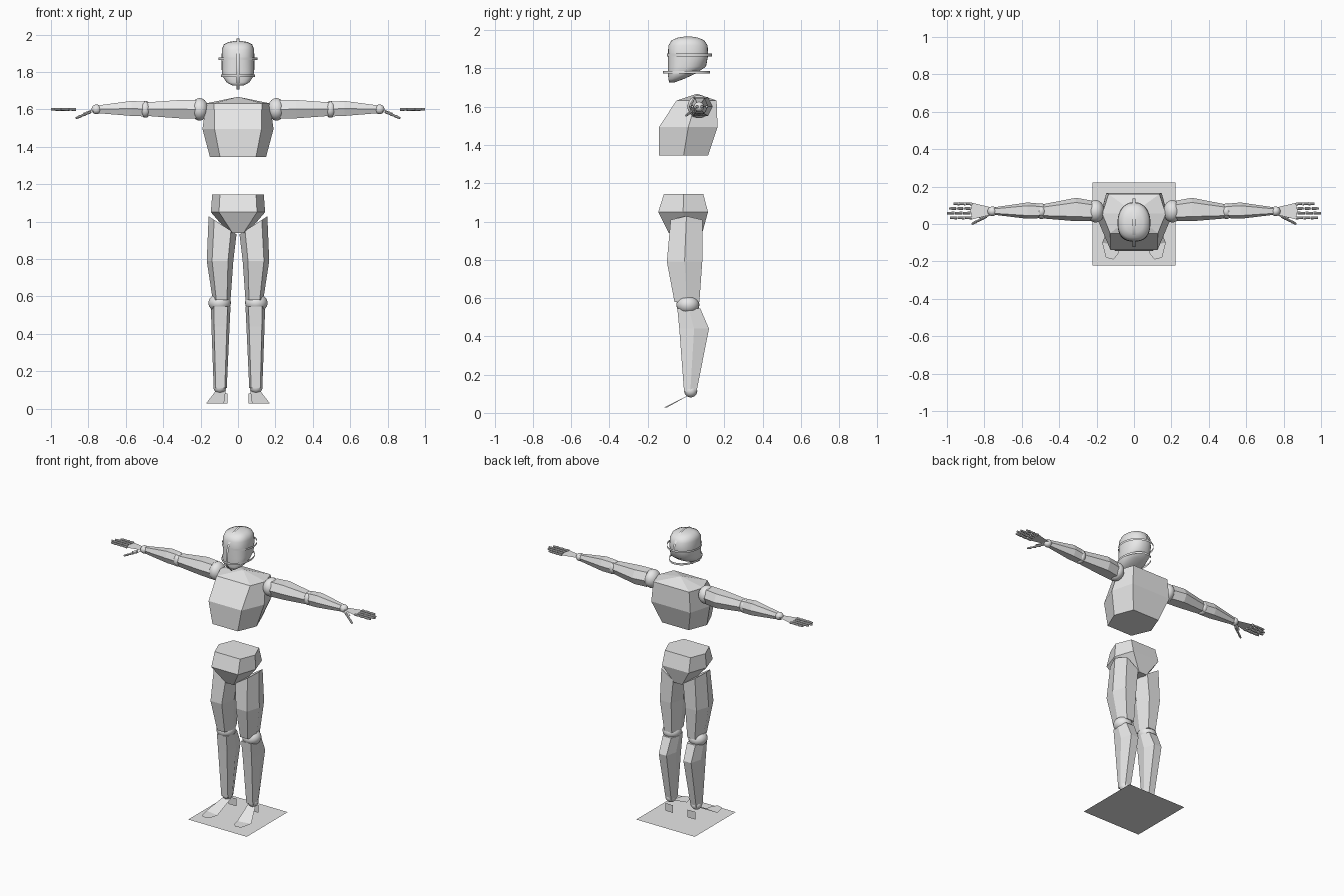
import bpy, bmesh, math
from mathutils import Vector, Matrix

cube = bpy.data.objects.get("Cube")
if cube:
    bpy.data.objects.remove(cube)


def make_material(name, value):
    mat = bpy.data.materials.new(name)
    mat.use_nodes = True
    color = (value, value, value, 1)
    mat.diffuse_color = color
    mat.node_tree.nodes["Principled BSDF"].inputs["Base Color"].default_value = color
    return mat


grey = make_material("light grey", 0.8)


def finish(name, bm, smooth=False, mirror=False, solid=True):
    """Turn a bmesh into an object, optionally with its mirrored twin."""
    if solid:
        bmesh.ops.recalc_face_normals(bm, faces=bm.faces)
    for f in bm.faces:
        f.smooth = smooth
    for side in ("left_", "right_") if mirror else ("",):
        if side == "right_":
            bmesh.ops.transform(bm, matrix=Matrix.Diagonal((-1, 1, 1, 1)), verts=bm.verts)
            bmesh.ops.reverse_faces(bm, faces=bm.faces)
        mesh = bpy.data.meshes.new(side + name)
        bm.to_mesh(mesh)
        mesh.materials.append(grey)
        obj = bpy.data.objects.new(side + name, mesh)
        bpy.context.collection.objects.link(obj)
    bm.free()


def loft(name, rings, closed=True, caps=True, **kw):
    """Bridge a stack of point rings."""
    bm = bmesh.new()
    rows = [[bm.verts.new(p) for p in ring] for ring in rings]
    n = len(rows[0])
    for a, b in zip(rows, rows[1:]):
        for i in range(n if closed else n - 1):
            j = (i + 1) % n
            bm.faces.new((a[i], a[j], b[j], b[i]))
    if caps:
        bm.faces.new(rows[0][::-1])
        bm.faces.new(rows[-1])
    finish(name, bm, **kw)


def section(a0, a1, b0, b1, kf=0.6, kb=0.6):
    """Six-sided outline: narrowed front and back pairs plus side points."""
    c, h, m = (a0 + a1) / 2, (a1 - a0) / 2, (b0 + b1) / 2
    return [(c - h * kf, b0), (c + h * kf, b0), (a1, m),
            (c + h * kb, b1), (c - h * kb, b1), (a0, m)]


def upright(z, *dims, tilt=0):
    pts = section(*dims)
    mid = (dims[0] + dims[1]) / 2
    return [(x, y, z + tilt * (x - mid)) for x, y in pts]


def sideways(x, *dims):
    return [(x, y, z) for y, z in section(*dims)]


def ball(name, centre, radii):
    bm = bmesh.new()
    bmesh.ops.create_uvsphere(bm, u_segments=24, v_segments=16, radius=1,
                              matrix=Matrix.Translation(centre) @ Matrix.Diagonal((*radii, 1)))
    finish(name, bm, smooth=True, mirror=True)


def plates(name, polygons):
    bm = bmesh.new()
    for poly in polygons:
        bm.faces.new([bm.verts.new(p) for p in poly])
    finish(name, bm, mirror=True, solid=False)


# Chest and pelvis
loft("chest", [
    upright(1.345, -.15, .15, -.14, .115, .64, .67),
    upright(1.495, -.19, .19, -.14, .165, .66, .78),
    upright(1.632, -.17, .17, -.05, .16, .75, .8),
    upright(1.665, -.01, .01, .05, .065)])
loft("pelvis", [
    upright(.94, -.05, .05, -.09, .085),
    upright(1.05, -.145, .145, -.145, .115, .7, .7),
    upright(1.145, -.138, .138, -.115, .09, .7, .7)])

# Head: rounded slices, flat at the face and tapering to the chin
head = []
for z, y0, y1, w in ((1.727, -.088, -.06, .03), (1.745, -.092, -.01, .062),
                     (1.775, -.094, .055, .082), (1.81, -.094, .105, .087),
                     (1.87, -.094, .116, .088), (1.92, -.092, .113, .086),
                     (1.947, -.075, .095, .076), (1.96, -.045, .065, .05),
                     (1.966, -.01, .03, .015)):
    ring = []
    for i in range(32):
        t = math.tau * i / 32
        c, s = math.cos(t), math.sin(t)
        flat = .75 if s < 0 else 1
        ring.append((w * math.copysign(abs(c) ** .85, c),
                     (y0 + y1) / 2 + (y1 - y0) / 2 * math.copysign(abs(s) ** flat, s), z))
    head.append(ring)
loft("head", head, smooth=True)

# Thin guide bands round the head
half = .007
for name, z, rx, y0, y1 in (("brow_band", 1.87, .105, -.1, .135),
                            ("jaw_band", 1.78, .092, -.12, .125)):
    oval = [(rx * math.cos(math.tau * i / 40),
             (y0 + y1) / 2 + (y1 - y0) / 2 * math.sin(math.tau * i / 40)) for i in range(40)]
    loft(name, [[(x, y, z + d) for x, y in oval] for d in (-half, half)],
         caps=False, smooth=True)
arc = [(-.065, 1.705), (-.09, 1.73), (-.12, 1.765), (-.122, 1.82), (-.113, 1.87), (-.085, 1.93),
       (-.045, 1.966), (.01, 1.978), (.06, 1.966), (.1, 1.938), (.125, 1.905), (.135, 1.87)]
loft("crown_band", [[(d, y, z) for y, z in arc] for d in (-half, half)],
     closed=False, caps=False, smooth=True)

# Legs
loft("thigh", [
    upright(.58, .04, .135, -.06, .07),
    upright(.79, .025, .167, -.1, .085),
    upright(.98, .008, .157, -.08, .085, tilt=.65)], mirror=True)
ball("knee", (.098, .01, .565), (.06, .06, .05))
loft("shin", [
    upright(.11, .06, .13, -.01, .055, .7, .6),
    upright(.44, .045, .142, -.035, .12, .7, .6),
    upright(.545, .04, .145, -.045, .075, .7, .6)], mirror=True)
ball("ankle", (.097, .025, .115), (.034, .034, .034))

# Feet: open plates for instep, toes and heel
plates("foot", [
    [(.065, .03, .1), (.115, .03, .1), (.17, -.1, .028), (.075, -.115, .028)],
    [(.075, -.115, .028), (.17, -.1, .028), (.15, -.18, .028), (.11, -.19, .028), (.085, -.16, .028)],
    [(.055, .06, .028), (.115, .06, .028), (.115, .06, .08), (.055, .06, .08)]])

# Arms
ball("shoulder", (.205, .068, 1.6), (.047, .06, .06))
loft("upper_arm", [
    sideways(.225, .015, .125, 1.55, 1.65),
    sideways(.31, .015, .14, 1.552, 1.65),
    sideways(.49, .03, .105, 1.565, 1.637)], mirror=True)
ball("elbow", (.495, .068, 1.6), (.03, .042, .045))
loft("forearm", [
    sideways(.49, .032, .108, 1.562, 1.64),
    sideways(.57, .028, .115, 1.565, 1.645),
    sideways(.755, .05, .088, 1.58, 1.62)], mirror=True)
ball("wrist", (.757, .068, 1.6), (.026, .026, .026))

# Hands: flat palm, sloping thumb web and jointed fingers
plates("palm", [
    [(.76, .05, 1.6), (.865, .025, 1.6), (.875, .07, 1.6), (.865, .113, 1.6), (.76, .088, 1.6)],
    [(.765, .078, 1.605), (.765, .05, 1.59), (.81, .02, 1.575), (.83, .035, 1.58)]])

bm = bmesh.new()


def digit(start, end, radius, joints=3):
    start, end = Vector(start), Vector(end)
    step = (end - start) / joints
    turn = step.to_track_quat("Z", "Y").to_matrix().to_4x4()
    for i in range(joints):
        bmesh.ops.create_cone(bm, cap_ends=True, segments=8, depth=step.length * .95,
                              radius1=radius, radius2=radius * .7,
                              matrix=Matrix.Translation(start + step * (i + .5)) @ turn)


for y, root, tip in ((.108, .868, .965), (.083, .873, .99), (.058, .873, 1.0), (.033, .866, .985)):
    digit((root, y, 1.6), (tip, y, 1.6), .0085)
digit((.79, .04, 1.585), (.867, .0, 1.553), .008)
finish("fingers", bm, mirror=True)

# Ground plate
bm = bmesh.new()
bmesh.ops.create_grid(bm, x_segments=1, y_segments=1, size=.222)
finish("ground_plate", bm, solid=False)
